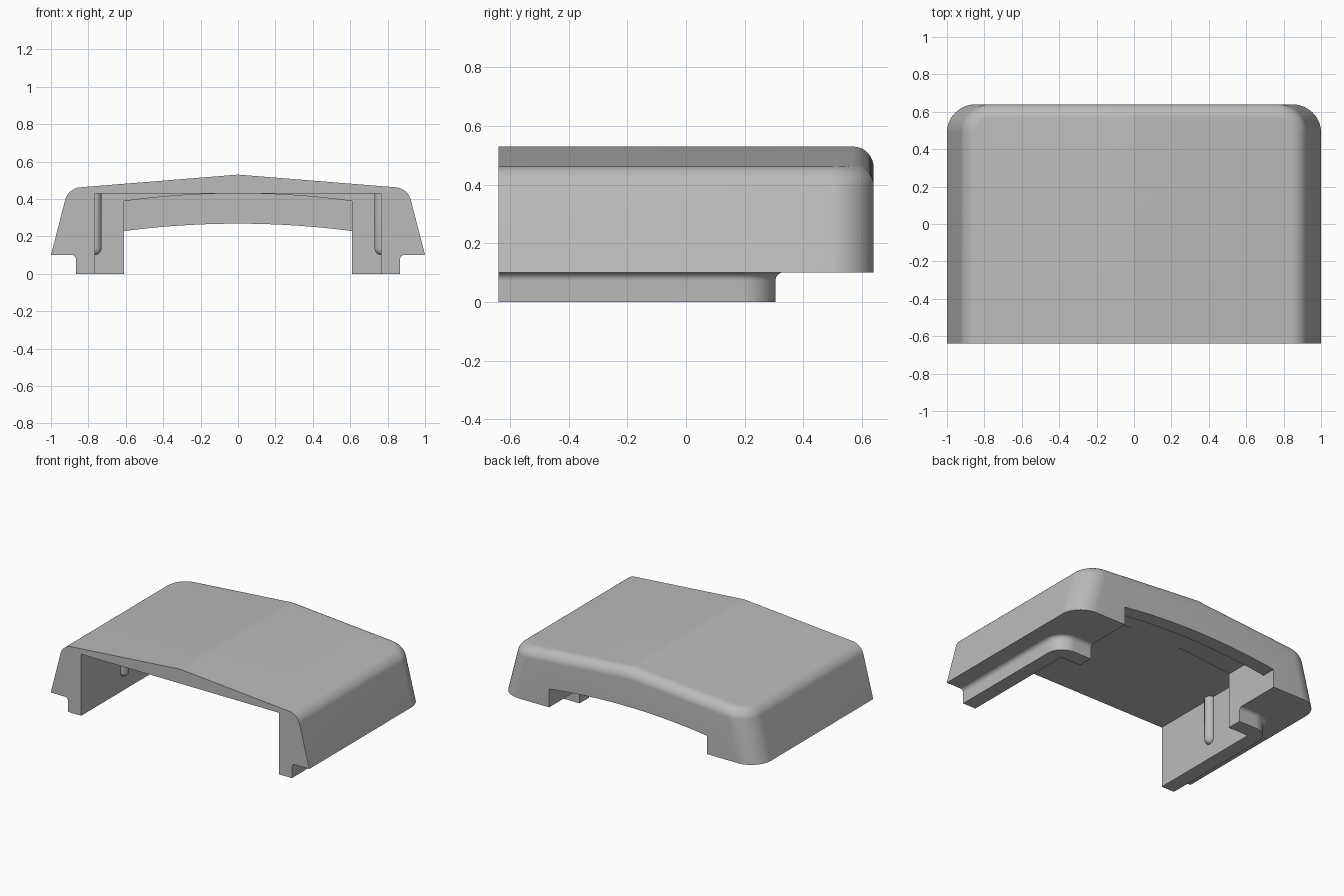
import bpy, bmesh, math

if "Cube" in bpy.data.objects:
    bpy.data.objects.remove(bpy.data.objects["Cube"], do_unlink=True)

FRONT, BACK = -0.64, 0.64
OVER = -0.8          # parts overrun the front and are trimmed flat

grey = bpy.data.materials.new("plain grey")
grey.use_nodes = True
colour = (0.5, 0.5, 0.5, 1)
grey.diffuse_color = colour
grey.node_tree.nodes["Principled BSDF"].inputs["Base Color"].default_value = colour


def to_object(name, bm):
    bmesh.ops.recalc_face_normals(bm, faces=bm.faces)
    mesh = bpy.data.meshes.new(name)
    bm.to_mesh(mesh)
    bm.free()
    mesh.materials.append(grey)
    ob = bpy.data.objects.new(name, mesh)
    bpy.context.collection.objects.link(ob)
    return ob


def loft(rings):
    """Join equal rings of points and cap both ends."""
    bm = bmesh.new()
    loops = [[bm.verts.new(p) for p in ring] for ring in rings]
    for a, b in zip(loops, loops[1:]):
        for i in range(len(a)):
            j = (i + 1) % len(a)
            bm.faces.new((a[i], a[j], b[j], b[i]))
    bm.faces.new(loops[0])
    bm.faces.new(loops[-1])
    bmesh.ops.recalc_face_normals(bm, faces=bm.faces)
    return bm


def prism(profile, y0, y1):
    return loft([[(x, y, z) for x, z in profile] for y in (y0, y1)])


def rect(half, z0, z1):
    return [(-half, z0), (half, z0), (half, z1), (-half, z1)]


def arch(half, side, crown, n=24):
    top = [half * (1 - 2 * i / n) for i in range(n + 1)]
    return [(-half, -0.2), (half, -0.2)] + [
        (x, crown - (crown - side) * (x / half) ** 2) for x in top]


def boolean(ob, other, operation):
    mod = ob.modifiers.new(operation, "BOOLEAN")
    mod.operation, mod.solver, mod.object = operation, "EXACT", other
    bpy.context.view_layer.objects.active = ob
    bpy.ops.object.modifier_apply(modifier=mod.name)
    bpy.data.objects.remove(other, do_unlink=True)


def smooth(ob, degrees):
    bpy.ops.object.select_all(action="DESELECT")
    ob.select_set(True)
    bpy.context.view_layer.objects.active = ob
    bpy.ops.object.shade_smooth_by_angle(angle=math.radians(degrees))


# Outer body: gabled, tapered block with rounded back corners and top rim
bm = prism([(-1, 0.1), (1, 0.1), (0.908, 0.457), (0, 0.53), (-0.908, 0.457)], OVER, BACK)
corners = [e for e in bm.edges
           if all(v.co.y > 0 and abs(v.co.x) > 0.5 for v in e.verts)
           and e.verts[0].co.x * e.verts[1].co.x > 0]
bmesh.ops.bevel(bm, geom=corners, offset=0.15, offset_type="OFFSET", segments=16,
                profile=0.5, affect="EDGES", clamp_overlap=False)
bm.normal_update()
rim = [e for e in bm.edges
       if sum(f.normal.z > 0.9 for f in e.link_faces) == 1
       and not any(f.normal.y < -0.9 for f in e.link_faces)]
bmesh.ops.bevel(bm, geom=rim, offset=0.1, offset_type="WIDTH", segments=12,
                profile=0.5, affect="EDGES", clamp_overlap=False)
cover = to_object("cover_shell", bm)


# Lower lip: rounded plan, filleted into the underside
def lip_ring(inset, z, radius=0.12, n=16):
    r = radius - inset
    cx, cy = 0.865 - radius, 0.305 - radius
    arc = [math.pi / 2 * i / n for i in range(n + 1)]
    right = [(cx + r * math.cos(a), cy + r * math.sin(a), z) for a in arc]
    left = [(-x, y, z) for x, y, z in reversed(right)]
    return [(right[0][0], OVER, z)] + right + left + [(left[-1][0], OVER, z)]


FILLET = 0.028
rings = [lip_ring(0, 0)]
for i in range(13):
    a = math.pi / 2 * i / 12
    rings.append(lip_ring(-FILLET * (1 - math.cos(a)), 0.101 - FILLET * (1 - math.sin(a))))
rings.append(lip_ring(-FILLET, 0.2))
boolean(cover, to_object("lower_lip", loft(rings)), "UNION")

# Hollow: main cavity, arched recess, arched back opening, flat front trim
for name, profile, y0, y1 in (
        ("cavity", rect(0.765, -0.2, 0.43), -1, 0.2),
        ("arched_recess", arch(0.61, 0.388, 0.4295), 0.1, 0.54),
        ("back_opening", arch(0.61, 0.228, 0.268), 0, 0.9),
        ("front_trim", rect(1.3, -0.3, 0.9), -1.2, FRONT)):
    boolean(cover, to_object(name, prism(profile, y0, y1)), "DIFFERENCE")
smooth(cover, 8.5)

# Round-ended ribs on the inner side walls
RIB = 0.036
for side, label in ((1, "left"), (-1, "right")):
    levels = [(RIB * math.sin(a), 0.1 + RIB * (1 - math.cos(a)))
              for a in (math.pi / 2 * i / 6 for i in range(1, 7))]
    levels.append((RIB, 0.435))
    circle = [2 * math.pi * i / 24 for i in range(24)]
    rib = to_object(label + "_inner_rib", loft([
        [(side * 0.766 + r * math.cos(a), -0.17 + r * math.sin(a), z) for a in circle]
        for r, z in levels]))
    smooth(rib, 35)
